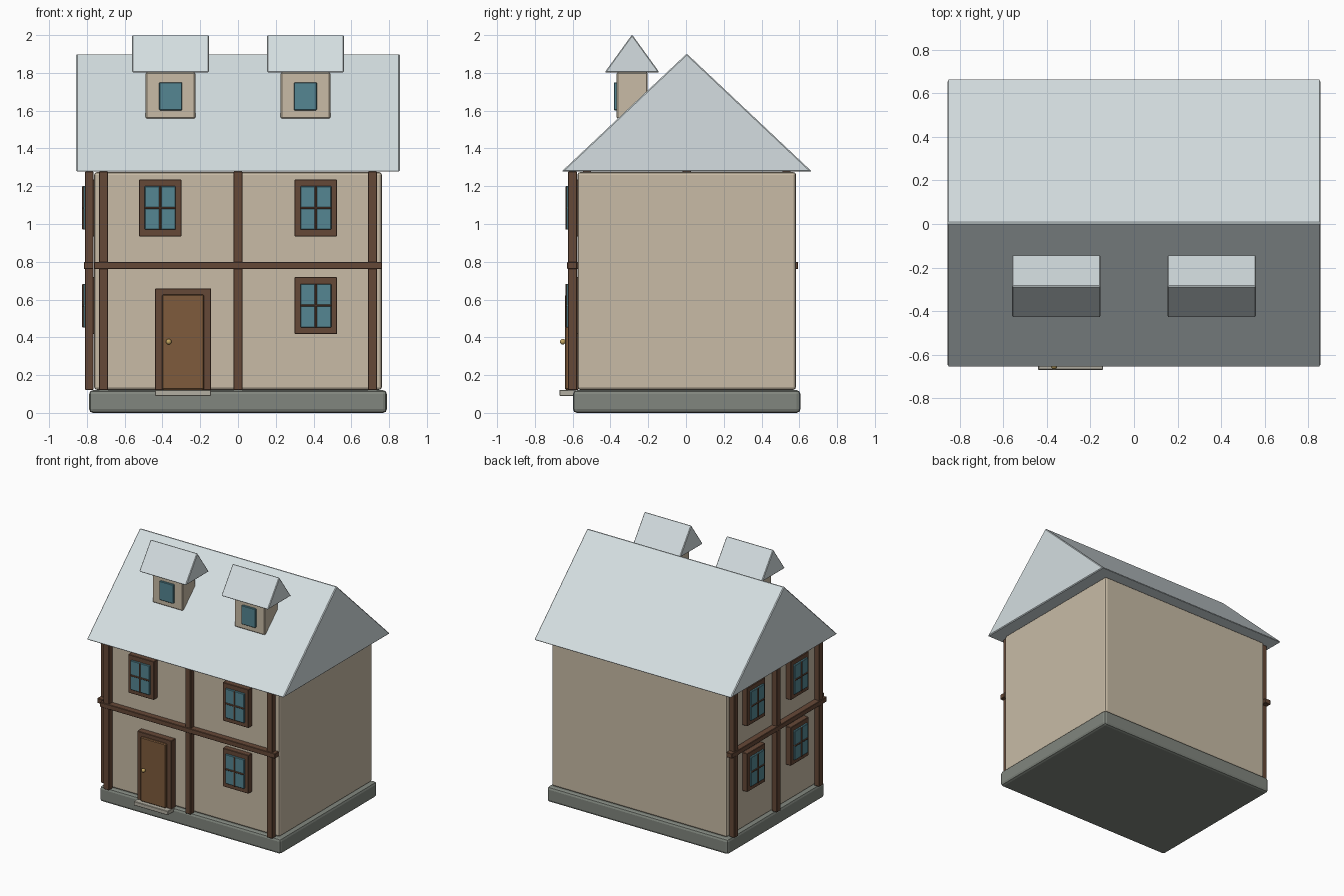
import bpy, bmesh
from mathutils import Vector

if "Cube" in bpy.data.objects:
    bpy.data.objects.remove(bpy.data.objects["Cube"])

CY = 0.004  # house centre along y (door step reaches further forward)


def mat(name, r, g, b):
    m = bpy.data.materials.new(name)
    m.diffuse_color = (r, g, b, 1)
    m.use_nodes = True
    m.node_tree.nodes["Principled BSDF"].inputs["Base Color"].default_value = m.diffuse_color
    return m


PLASTER = mat("plaster", 0.58, 0.50, 0.38)
STONE = mat("stone", 0.22, 0.24, 0.21)
SLATE = mat("roof_slate", 0.66, 0.73, 0.75)
TIMBER = mat("timber", 0.13, 0.065, 0.038)
DOOR = mat("door_wood", 0.21, 0.105, 0.045)
GLASS = mat("glass", 0.09, 0.24, 0.29)
STEP = mat("step_stone", 0.45, 0.43, 0.36)
BRASS = mat("brass", 0.55, 0.38, 0.12)


def finish(name, bm, material, bevel=0.0, segments=2):
    bmesh.ops.recalc_face_normals(bm, faces=bm.faces)
    me = bpy.data.meshes.new(name)
    bm.to_mesh(me)
    bm.free()
    me.materials.append(material)
    ob = bpy.data.objects.new(name, me)
    bpy.context.collection.objects.link(ob)
    if bevel:
        b = ob.modifiers.new("bevel", "BEVEL")
        b.width, b.segments = bevel, segments
    return ob


def box(name, lo, hi, material, bevel=0.003, segments=1):
    lo, hi = Vector(lo), Vector(hi)
    bm = bmesh.new()
    bmesh.ops.create_cube(bm, size=1)
    for v in bm.verts:
        v.co = (lo + hi) / 2 + v.co * (hi - lo)
    return finish(name, bm, material, bevel, segments)


def gable(name, x0, x1, y0, y1, z0, z1, material, bevel):
    # triangular prism with its ridge along x
    bm = bmesh.new()
    tri = [bm.verts.new(p) for p in ((x0, y0, z0), (x0, y1, z0), (x0, (y0 + y1) / 2, z1))]
    face = bm.faces.new(tri)
    ext = bmesh.ops.extrude_face_region(bm, geom=[face], use_keep_orig=True)
    for v in ext["geom"]:
        if isinstance(v, bmesh.types.BMVert):
            v.co.x = x1
    return finish(name, bm, material, bevel, 1)


def on_wall(side, name, u, z, d, material, bevel=0.003):
    # box on a wall: u = span along it, z = height span, d = span outward from its face
    if side == "front":
        w = -0.575
        return box(f"{side}_{name}", (u[0], w - d[1], z[0]), (u[1], w - d[0], z[1]), material, bevel)
    w = -0.762
    return box(f"{side}_{name}", (w - d[1], CY + u[0], z[0]), (w - d[0], CY + u[1], z[1]), material, bevel)


def window(side, name, u, z):
    def part(n, du, hw, hh, d, m):
        on_wall(side, f"{name}_{n}", (u + du - hw, u + du + hw), (z - hh, z + hh), d, m)
    part("frame", 0, 0.112, 0.151, (-0.005, 0.043), TIMBER)
    part("glass", 0, 0.082, 0.115, (0.0, 0.057), GLASS)
    part("upright_bar", 0, 0.006, 0.115, (0.0, 0.063), TIMBER)
    part("cross_bar", 0, 0.082, 0.006, (0.0, 0.063), TIMBER)


# Body
box("foundation", (-0.788, CY - 0.602, 0), (0.788, CY + 0.602, 0.12), STONE, 0.02, 2)
box("walls", (-0.762, CY - 0.579, 0.122), (0.762, CY + 0.579, 1.275), PLASTER, 0.016, 2)
gable("main_roof", -0.857, 0.857, CY - 0.663, CY + 0.663, 1.277, 1.902, SLATE, 0.006)

# Timber framing on the front and left walls
for side, half, edge in (("front", 0.762, 0.711), ("left", 0.59, 0.527)):
    for n, u in (("post_a", -edge), ("post_mid", 0), ("post_b", edge)):
        on_wall(side, n, (u - 0.024, u + 0.024), (0.122, 1.277), (0.003, 0.049), TIMBER)
    on_wall(side, "rail", (-half, half), (0.762, 0.80), (0.003, 0.054), TIMBER)

# Windows
for side, x in (("front", 0.412), ("left", 0.27)):
    window(side, "upper_window_a", -x, 1.085)
    window(side, "upper_window_b", x, 1.085)
    window(side, "lower_window_b", x, 0.568)
window("left", "lower_window_a", -0.27, 0.568)

# Door
on_wall("front", "door_frame", (-0.44, -0.142), (0.12, 0.658), (-0.005, 0.05), TIMBER)
on_wall("front", "door", (-0.402, -0.18), (0.122, 0.627), (0.0, 0.066), DOOR, 0.006)
on_wall("front", "door_step", (-0.44, -0.142), (0.09, 0.122), (0.01, 0.095), STEP)
bm = bmesh.new()
bmesh.ops.create_uvsphere(bm, u_segments=16, v_segments=8, radius=0.015)
bmesh.ops.translate(bm, verts=bm.verts, vec=(-0.367, -0.652, 0.377))
for f in bm.faces:
    f.smooth = True
finish("door_knob", bm, BRASS)

# Dormers
for n, x in (("left", -0.357), ("right", 0.357)):
    box(f"{n}_dormer_body", (x - 0.132, -0.367, 1.558), (x + 0.132, -0.203, 1.803), PLASTER, 0.007)
    box(f"{n}_dormer_glass", (x - 0.06, -0.382, 1.602), (x + 0.06, -0.36, 1.75), GLASS)
    gable(f"{n}_dormer_roof", x - 0.204, x + 0.204, -0.43, -0.141, 1.803, 2.003, SLATE, 0.005)
